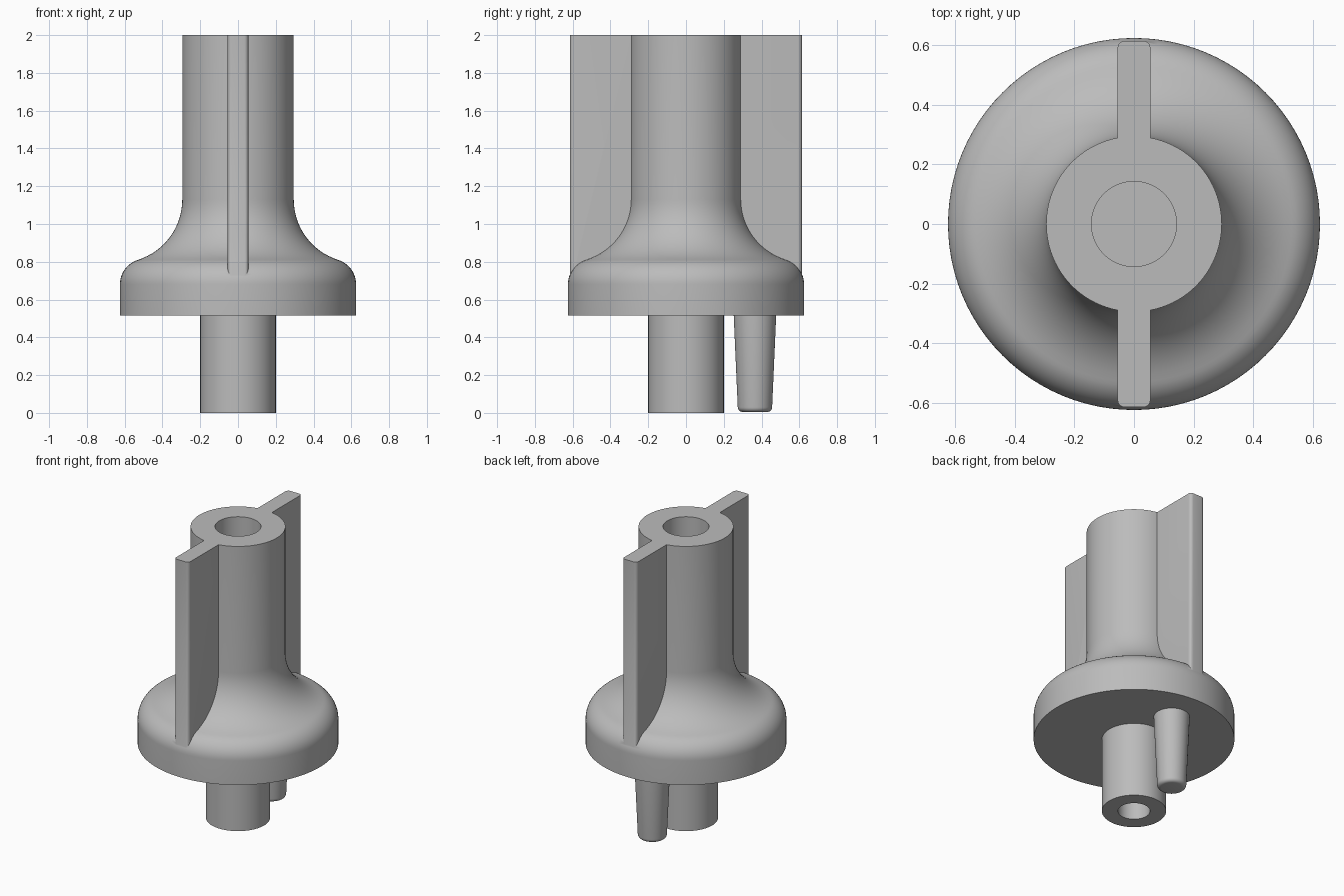
import bpy, bmesh, math
from mathutils import Matrix

cube = bpy.data.objects.get("Cube")
if cube:
    bpy.data.objects.remove(cube, do_unlink=True)

grey = bpy.data.materials.new("plain grey")
grey.use_nodes = True
colour = (0.50, 0.50, 0.50, 1)
grey.diffuse_color = colour
grey.node_tree.nodes["Principled BSDF"].inputs["Base Color"].default_value = colour


def arc(cx, cz, r, start, end, steps):
    """Points on an arc, angles in degrees."""
    angles = [math.radians(start + (end - start) * i / steps) for i in range(steps + 1)]
    return [(cx + r * math.cos(a), cz + r * math.sin(a)) for a in angles]


def finish(name, bm):
    bmesh.ops.recalc_face_normals(bm, faces=bm.faces)
    mesh = bpy.data.meshes.new(name)
    bm.to_mesh(mesh)
    bm.free()
    mesh.materials.append(grey)
    obj = bpy.data.objects.new(name, mesh)
    bpy.context.collection.objects.link(obj)
    return obj


def lathe(name, profile, y=0, sides=96):
    """Revolve (radius, height) points that start and end on the axis."""
    bm = bmesh.new()
    rings = []
    for r, z in profile:
        if r == 0:
            rings.append([bm.verts.new((0, y, z))] * sides)
        else:
            turn = [math.tau * i / sides for i in range(sides)]
            rings.append([bm.verts.new((r * math.cos(t), y + r * math.sin(t), z)) for t in turn])
    for low, high in zip(rings, rings[1:]):
        for i in range(sides):
            j = (i + 1) % sides
            corners = dict.fromkeys((low[i], low[j], high[j], high[i]))
            bm.faces.new(list(corners))
    return finish(name, bm)


def smooth(obj):
    bpy.ops.object.select_all(action="DESELECT")
    obj.select_set(True)
    bpy.context.view_layer.objects.active = obj
    bpy.ops.object.shade_smooth_by_angle(angle=math.radians(30))


# Body: bored shaft, flange with rounded shoulder, flared neck and bored stem
flare = math.degrees(math.atan2(0.32, 0.10))
profile = [(0, 0.45), (0.10, 0.45), (0.10, 0), (0.20, 0), (0.20, 0.515), (0.625, 0.515)]
profile += arc(0.49, 0.681, 0.135, 0, flare, 12)
profile += arc(0.63, 1.13, 0.335, 180 + flare, 180, 16)[1:]
profile += [(0.295, 2), (0.143, 2), (0.143, 0.9), (0, 0.9)]
body = lathe("knob_body", profile)

# Fins: thin vertical blades with rounded outer edges, merged into the body
for side in (-1, 1):
    bm = bmesh.new()
    bmesh.ops.create_cube(bm, size=1, matrix=Matrix.Translation((0, side * 0.415, 1.3))
                          @ Matrix.Diagonal((0.11, 0.40, 1.4, 1)))
    outer = [e for e in bm.edges if all(v.co.y * side > 0.5 for v in e.verts)
             and abs(e.verts[0].co.z - e.verts[1].co.z) > 1]
    bmesh.ops.bevel(bm, geom=outer, offset=0.022, segments=5, profile=0.5, affect="EDGES")
    fin = finish("fin_cutter", bm)
    mod = body.modifiers.new("fin", "BOOLEAN")
    mod.operation = "UNION"
    mod.solver = "EXACT"
    mod.object = fin
    bpy.context.view_layer.objects.active = body
    bpy.ops.object.modifier_apply(modifier=mod.name)
    bpy.data.objects.remove(fin, do_unlink=True)
smooth(body)

# Locating pin: tapered, with a rounded tip, offset toward the back
pin_profile = [(0, 0.005)] + arc(0.066, 0.030, 0.025, -90, 0, 5) + [(0.113, 0.53), (0, 0.53)]
smooth(lathe("locating_pin", pin_profile, y=0.365, sides=48))
